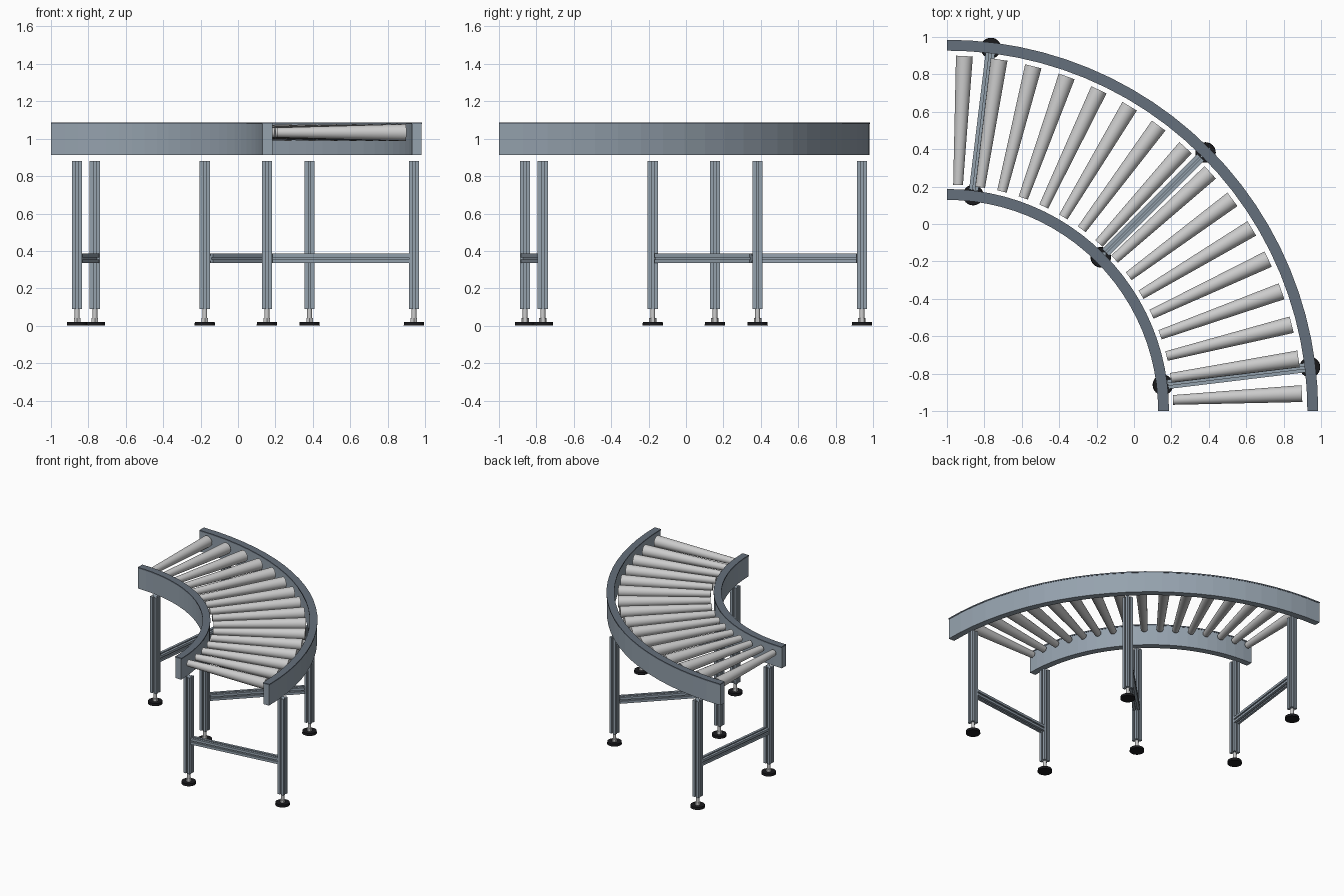
import bpy, bmesh
from math import sin, cos, pi, radians
from mathutils import Matrix, Vector

if "Cube" in bpy.data.objects:
    bpy.data.objects.remove(bpy.data.objects["Cube"])

CENTRE = Vector((-1, -1, 0))   # centre of the 90 degree bend


def material(name, rgb):
    m = bpy.data.materials.new(name)
    m.diffuse_color = (*rgb, 1)
    m.use_nodes = True
    m.node_tree.nodes["Principled BSDF"].inputs["Base Color"].default_value = m.diffuse_color
    return m


STEEL = material("slate_steel", (0.30, 0.36, 0.42))
TRIM = material("dark_slate", (0.13, 0.16, 0.20))
ROLLER = material("roller_grey", (0.62, 0.63, 0.64))
RUBBER = material("black_rubber", (0.01, 0.01, 0.012))


def finish(bm, name, mat, smooth=False):
    bmesh.ops.recalc_face_normals(bm, faces=bm.faces)
    me = bpy.data.meshes.new(name)
    bm.to_mesh(me)
    bm.free()
    ob = bpy.data.objects.new(name, me)
    bpy.context.collection.objects.link(ob)
    me.materials.append(mat)
    if smooth:
        bpy.ops.object.select_all(action='DESELECT')
        ob.select_set(True)
        bpy.context.view_layer.objects.active = ob
        bpy.ops.object.shade_smooth_by_angle(angle=radians(35))
    return ob


def polar(r, a, z=0):
    return CENTRE + Vector((r * cos(a), r * sin(a), z))


def arc_bar(name, r0, r1, z0, z1, mat, segs=24):
    bm = bmesh.new()
    rings = []
    for i in range(segs + 1):
        a = pi / 2 * i / segs
        rings.append([bm.verts.new(polar(r, a, z))
                      for r, z in ((r0, z0), (r1, z0), (r1, z1), (r0, z1))])
    for p, q in zip(rings, rings[1:]):
        for k in range(4):
            n = (k + 1) % 4
            bm.faces.new((p[k], p[n], q[n], q[k]))
    bm.faces.new(rings[0])
    bm.faces.new(rings[-1])
    return finish(bm, name, mat)


def cone(name, r0, r1, length, matrix, mat, sides=32):
    bm = bmesh.new()
    m = matrix @ Matrix.Translation((0, 0, length / 2))
    bmesh.ops.create_cone(bm, cap_ends=True, segments=sides, radius1=r0,
                          radius2=r1, depth=length, matrix=m)
    return finish(bm, name, mat, smooth=sides > 8)


def slotted_bar(name, width, length, matrix):
    # square extrusion with one groove per side, extruded along local z
    h, g, d = width / 2, width * 0.11, width * 0.2
    pts = []
    for k in range(4):
        rot = Matrix.Rotation(k * pi / 2, 2)
        for x, y in ((h, -h), (h, -g), (h - d, -g), (h - d, g), (h, g)):
            pts.append(rot @ Vector((x, y)))
    bm = bmesh.new()
    f = bm.faces.new([bm.verts.new((p.x, p.y, 0)) for p in pts])
    ext = bmesh.ops.extrude_face_region(bm, geom=[f], use_keep_orig=True)
    verts = [v for v in ext["geom"] if isinstance(v, bmesh.types.BMVert)]
    bmesh.ops.translate(bm, vec=(0, 0, length), verts=verts)
    bm.transform(matrix)
    return finish(bm, name, STEEL)


def radial(r, a, z):
    # local z points outward from the bend centre
    return (Matrix.Translation(polar(r, a, z)) @ Matrix.Rotation(a, 4, 'Z')
            @ Matrix.Rotation(pi / 2, 4, 'Y'))


# curved side rails with dark top trim
for side, r in (("inner", 1.158), ("outer", 1.956)):
    arc_bar(side + "_rail", r - 0.026, r + 0.026, 0.912, 1.078, STEEL)
    arc_bar(side + "_rail_trim", r - 0.029, r + 0.029, 1.078, 1.088, TRIM)

# tapered rollers
for i in range(16):
    a = radians(90 / 16 * (i + 0.5))
    cone(f"roller_{i + 1}", 0.026, 0.045, 0.69, radial(1.21, a, 1.033), ROLLER)

# three leg frames
R_IN, R_OUT = 1.163, 1.955
for n, deg in enumerate((6.9, 45, 83.1), 1):
    a = radians(deg)
    for side, r in (("inner", R_IN), ("outer", R_OUT)):
        at = Matrix.Translation(polar(r, a))
        up = lambda z: at @ Matrix.Translation((0, 0, z))
        slotted_bar(f"{side}_leg_{n}", 0.055, 0.79, up(0.09))
        cone(f"{side}_foot_pad_{n}", 0.055, 0.053, 0.02, up(0), RUBBER)
        cone(f"{side}_foot_nut_{n}", 0.02, 0.02, 0.022, up(0.02), ROLLER, 6)
        cone(f"{side}_foot_stem_{n}", 0.013, 0.013, 0.055, up(0.037), ROLLER, 16)
    gap = 0.037 if deg == 45 else 0.027
    slotted_bar(f"cross_beam_{n}", 0.05, R_OUT - R_IN - 2 * gap,
                radial(R_IN + gap, a, 0.36))
